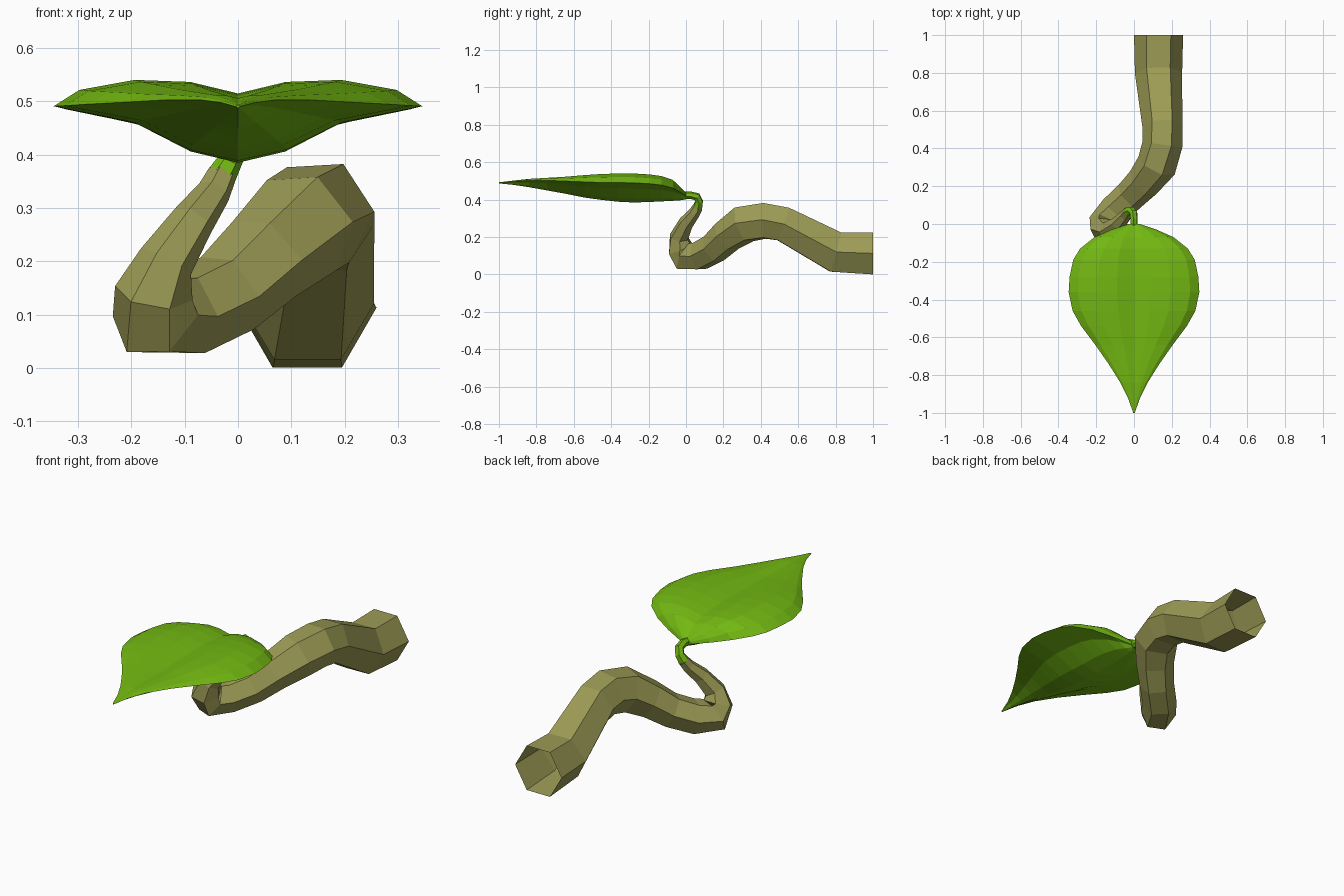
import bpy, bmesh, math
from mathutils import Vector

if "Cube" in bpy.data.objects:
    bpy.data.objects.remove(bpy.data.objects["Cube"])


def material(name, rgb):
    m = bpy.data.materials.new(name)
    m.diffuse_color = (*rgb, 1)
    m.use_nodes = True
    m.node_tree.nodes["Principled BSDF"].inputs["Base Color"].default_value = m.diffuse_color
    return m


BARK = material("olive_bark", (0.335, 0.33, 0.092))
GREEN = material("leaf_green", (0.17, 0.48, 0.006))


def finish(name, bm, mat):
    me = bpy.data.meshes.new(name)
    bmesh.ops.recalc_face_normals(bm, faces=bm.faces)
    bm.to_mesh(me)
    bm.free()
    me.materials.append(mat)
    ob = bpy.data.objects.new(name, me)
    bpy.context.collection.objects.link(ob)
    return ob


def tube(name, path, mat, start_dir=None, start_up=(0, 0, 1), sides=6, cap_end=False):
    """Faceted tube swept along (x, y, z, radius) points."""
    bm = bmesh.new()
    pts = [Vector(p[:3]) for p in path]
    up = Vector(start_up)
    rings = []
    for i, p in enumerate(pts):
        a = (p - pts[i - 1]).normalized() if i else None
        b = (pts[i + 1] - p).normalized() if i < len(pts) - 1 else None
        t = (a + b).normalized() if a and b else (a or b)
        if i == 0 and start_dir:
            t = Vector(start_dir)
        up = (up - t * up.dot(t)).normalized()
        side = t.cross(up)
        ring = []
        for k in range(sides):
            ang = 2 * math.pi * k / sides
            ring.append(bm.verts.new(
                p + path[i][3] * (side * math.cos(ang) + up * math.sin(ang))))
        rings.append(ring)
    for r, s in zip(rings, rings[1:]):
        for k in range(sides):
            n = (k + 1) % sides
            bm.faces.new((r[k], r[n], s[n], s[k]))
    if cap_end:
        bm.faces.new(rings[-1])
    return finish(name, bm, mat)


# Woody stem: hollow open end at the back, curling upward at the front
tube("stem", [
    (0.13, 1.00, 0.113, 0.13),
    (0.13, 0.80, 0.120, 0.125),
    (0.15, 0.52, 0.270, 0.106),
    (0.15, 0.42, 0.287, 0.107),
    (0.12, 0.31, 0.268, 0.107),
    (0.05, 0.22, 0.205, 0.092),
    (-0.02, 0.15, 0.140, 0.084),
    (-0.10, 0.075, 0.100, 0.083),
    (-0.155, 0.00, 0.098, 0.088),
    (-0.158, -0.03, 0.140, 0.074),
    (-0.135, -0.038, 0.200, 0.053),
    (-0.085, 0.00, 0.275, 0.041),
    (-0.045, 0.045, 0.330, 0.032),
    (-0.03, 0.064, 0.362, 0.028),
], BARK, start_dir=(0, -1, 0))

# Green stalk bending over into the leaf
tube("leaf_stalk", [
    (-0.032, 0.062, 0.358, 0.028),
    (-0.014, 0.070, 0.390, 0.023),
    (-0.003, 0.058, 0.416, 0.022),
    (0.0, 0.025, 0.424, 0.020),
    (0.0, -0.06, 0.424, 0.018),
], GREEN, start_up=(0, -1, 0), cap_end=True)

# Leaf stations: y, half width, edge z, top midrib z, keel z
STATIONS = [
    (0.00, 0.030, 0.420, 0.435, 0.402),
    (-0.03, 0.120, 0.440, 0.458, 0.397),
    (-0.07, 0.210, 0.462, 0.490, 0.394),
    (-0.13, 0.285, 0.478, 0.505, 0.391),
    (-0.19, 0.322, 0.485, 0.511, 0.388),
    (-0.28, 0.341, 0.490, 0.515, 0.385),
    (-0.36, 0.346, 0.491, 0.515, 0.389),
    (-0.46, 0.325, 0.492, 0.513, 0.400),
    (-0.54, 0.280, 0.495, 0.511, 0.411),
    (-0.64, 0.205, 0.499, 0.508, 0.431),
    (-0.74, 0.135, 0.503, 0.507, 0.449),
    (-0.84, 0.072, 0.503, 0.506, 0.467),
    (-0.92, 0.032, 0.498, 0.500, 0.479),
    (-1.00, 0.004, 0.490, 0.493, 0.487),
]

# Leaf: closed blade with a creased, twin-crested top and a keeled belly
bm = bmesh.new()
loops = []
for y, w, ze, zm, zb in STATIONS:
    lift = 0.025 * w / 0.34
    depth = ze - zb
    half = [(0.26, zm + lift * 0.85), (0.56, zm + lift),
            (0.86, ze + (zm + lift - ze) * 0.62), (1.0, ze),
            (0.56, zb + depth * 0.70), (0.26, zb + depth * 0.20)]
    profile = [(0, zm)] + half + [(0, zb)] + [(-u, z) for u, z in reversed(half)]
    loops.append([bm.verts.new((u * w, y, z)) for u, z in profile])
for r, s in zip(loops, loops[1:]):
    n = len(r)
    for k in range(n):
        bm.faces.new((r[k], r[(k + 1) % n], s[(k + 1) % n], s[k]))
bm.faces.new(loops[0])
bm.faces.new(loops[-1])
leaf = finish("leaf_blade", bm, GREEN)
